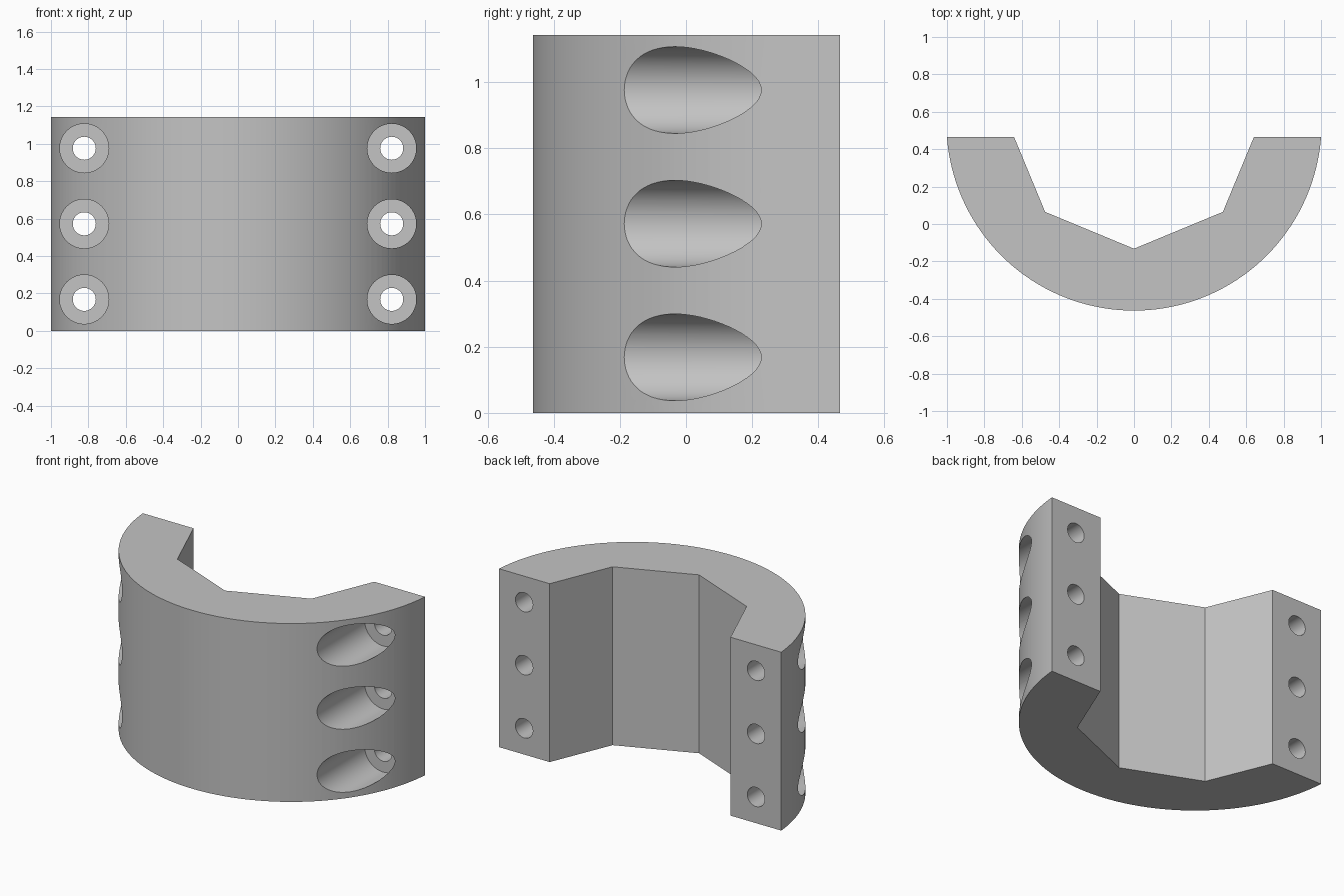
import bpy, bmesh, math
from mathutils import Matrix

cube = bpy.data.objects.get("Cube")
if cube:
    bpy.data.objects.remove(cube, do_unlink=True)

HEIGHT = 1.143
BACK = 0.465            # flat mating face
CENTRE_Y = 0.54         # shared axis of outer cylinder and octagonal bore
OUTER_R, INNER_R = 1.003, 0.672
BOLT_X, BOLT_Z = 0.822, (0.168, 0.572, 0.976)
SEAT_Y = 0.295          # floor of the counterbores

grey = bpy.data.materials.new("plain grey")
grey.use_nodes = True
colour = (0.55, 0.55, 0.55, 1)
grey.diffuse_color = colour
grey.node_tree.nodes["Principled BSDF"].inputs["Base Color"].default_value = colour


def add_object(name, bm):
    bmesh.ops.recalc_face_normals(bm, faces=bm.faces)
    mesh = bpy.data.meshes.new(name)
    bm.to_mesh(mesh)
    bm.free()
    mesh.materials.append(grey)
    obj = bpy.data.objects.new(name, mesh)
    bpy.context.collection.objects.link(obj)
    return obj


def on_circle(radius, angle):
    return radius * math.sin(angle), CENTRE_Y - radius * math.cos(angle)


def bolt_cutter(name, radius, y0, y1):
    """Six cylinders along y, one for each bolt position."""
    bm = bmesh.new()
    for x in (-BOLT_X, BOLT_X):
        for z in BOLT_Z:
            place = Matrix.Translation((x, (y0 + y1) / 2, z)) @ Matrix.Rotation(math.pi / 2, 4, 'X')
            bmesh.ops.create_cone(bm, cap_ends=True, segments=64, radius1=radius,
                                  radius2=radius, depth=y1 - y0, matrix=place)
    obj = add_object(name, bm)
    obj.hide_render = True
    return obj


# Clamp half: round outside, octagonal inside, extruded upward
half_sweep = math.acos((CENTRE_Y - BACK) / OUTER_R)
steps = 72
profile = [on_circle(OUTER_R, half_sweep * (2 * i / steps - 1)) for i in range(steps + 1)]
corner = on_circle(INNER_R, math.pi / 4)
side = on_circle(INNER_R, math.pi / 2)
t = (BACK - corner[1]) / (side[1] - corner[1])
lip_x = corner[0] + t * (side[0] - corner[0])
profile += [(lip_x, BACK), corner, on_circle(INNER_R, 0),
            (-corner[0], corner[1]), (-lip_x, BACK)]

bm = bmesh.new()
base = bm.faces.new([bm.verts.new((x, y, 0)) for x, y in profile])
top = bmesh.ops.extrude_face_region(bm, geom=[base])
bmesh.ops.translate(bm, vec=(0, 0, HEIGHT),
                    verts=[v for v in top["geom"] if isinstance(v, bmesh.types.BMVert)])
clamp = add_object("clamp_half", bm)

# Counterbores from the front and through holes to the mating face
cutters = [bolt_cutter("counterbore_cutter", 0.131, -1, SEAT_Y),
           bolt_cutter("bolt_hole_cutter", 0.0615, -1.2, 1)]
bpy.ops.object.select_all(action='DESELECT')
clamp.select_set(True)
bpy.context.view_layer.objects.active = clamp
for cutter in cutters:
    cut = clamp.modifiers.new(cutter.name, 'BOOLEAN')
    cut.operation = 'DIFFERENCE'
    cut.solver = 'EXACT'
    cut.object = cutter
    bpy.ops.object.modifier_apply(modifier=cut.name)
    bpy.data.objects.remove(cutter, do_unlink=True)

bpy.ops.object.shade_smooth_by_angle(angle=math.radians(20))
